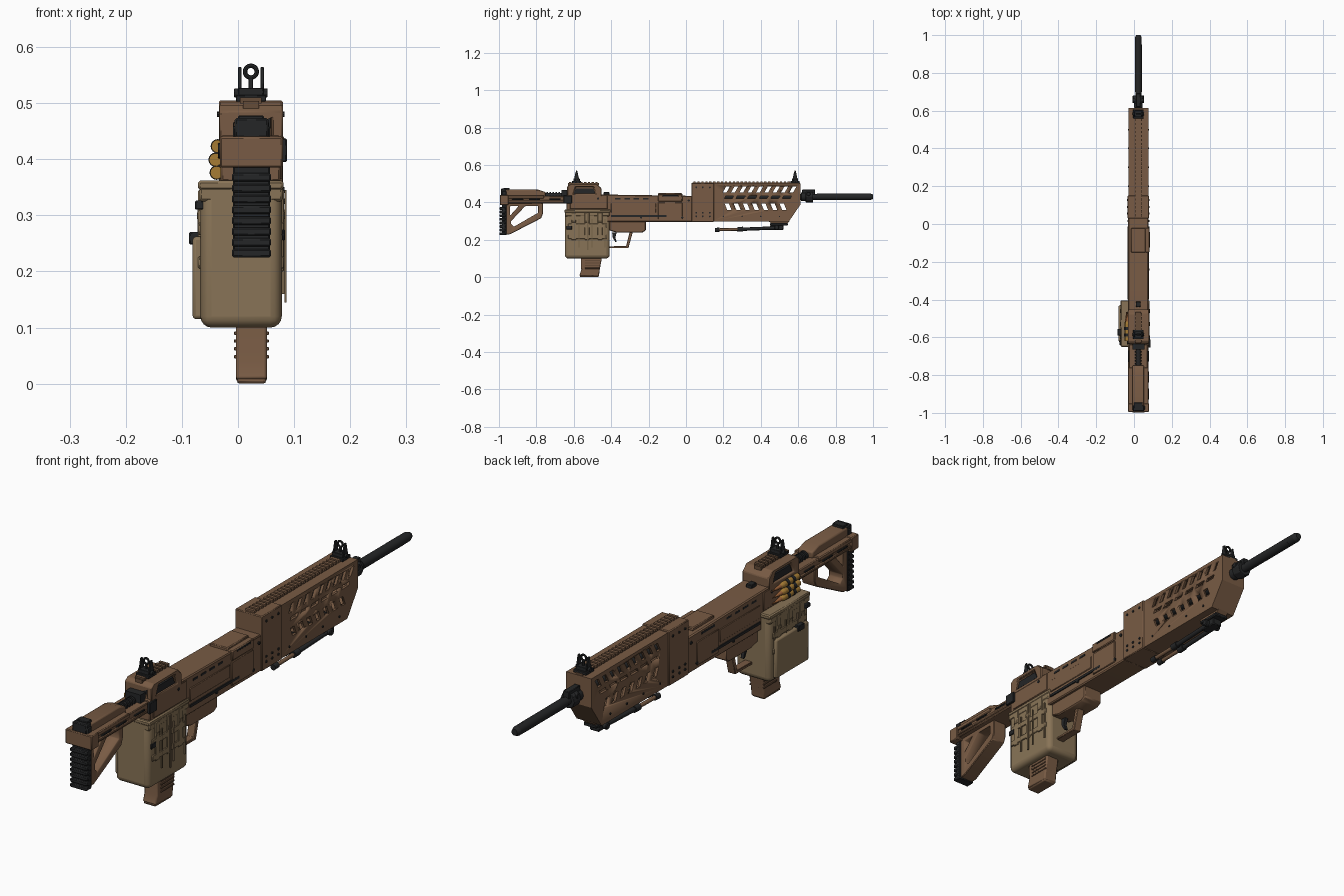
import bpy, bmesh, math
from mathutils import Vector, Matrix

CX = 0.023  # centre line of the long body


def material(name, rgb):
    m = bpy.data.materials.new(name)
    m.diffuse_color = (*rgb, 1)
    return m


BROWN = material("brown", (0.19, 0.105, 0.058))
DARKB = material("dark_brown", (0.13, 0.072, 0.04))
TAN = material("tan", (0.25, 0.175, 0.095))
TAN2 = material("dark_tan", (0.18, 0.125, 0.068))
BLACK = material("black", (0.018, 0.019, 0.02))
BRASS = material("brass", (0.38, 0.2, 0.035))
COPPER = material("copper", (0.32, 0.12, 0.04))


# Geometry helpers: each adds a solid to a bmesh
def box(bm, x0, x1, y0, y1, z0, z1):
    m = Matrix.Translation(((x0 + x1) / 2, (y0 + y1) / 2, (z0 + z1) / 2)) @ Matrix.Diagonal((x1 - x0, y1 - y0, z1 - z0, 1))
    bmesh.ops.create_cube(bm, size=1, matrix=m)


def prism(bm, pts, x0, x1):
    f = bm.faces.new([bm.verts.new((x0, y, z)) for y, z in pts])
    g = bmesh.ops.extrude_face_region(bm, geom=[f])["geom"]
    bmesh.ops.translate(bm, vec=(x1 - x0, 0, 0), verts=[v for v in g if isinstance(v, bmesh.types.BMVert)])


def cyl(bm, a, b, r, r2=None, n=16):
    a, b = Vector(a), Vector(b)
    rot = (b - a).to_track_quat('Z', 'Y').to_matrix().to_4x4()
    bmesh.ops.create_cone(bm, cap_ends=True, segments=n, radius1=r, radius2=r if r2 is None else r2,
                          depth=(b - a).length, matrix=Matrix.Translation((a + b) / 2) @ rot)


def part(name, mat, solids, bevel=0.0, segs=1):
    bm = bmesh.new()
    for fn, *args in solids:
        fn(bm, *args)
    bmesh.ops.recalc_face_normals(bm, faces=bm.faces)
    me = bpy.data.meshes.new(name)
    bm.to_mesh(me)
    bm.free()
    me.materials.append(mat)
    ob = bpy.data.objects.new(name, me)
    bpy.context.collection.objects.link(ob)
    if bevel:
        b = ob.modifiers.new("bevel", 'BEVEL')
        b.width, b.segments, b.limit_method = bevel, segs, 'ANGLE'
    bpy.context.view_layer.objects.active = ob
    for o in bpy.context.selected_objects:
        o.select_set(False)
    ob.select_set(True)
    bpy.ops.object.shade_smooth_by_angle(angle=math.radians(32))
    return ob


def cut(ob, solids):
    c = part("cutter", DARKB, solids)
    b = ob.modifiers.new("cut", 'BOOLEAN')
    b.operation, b.solver, b.object = 'DIFFERENCE', 'EXACT', c
    bpy.context.view_layer.objects.active = ob
    bpy.ops.object.modifier_apply(modifier="cut")
    bpy.data.objects.remove(c)


def slot(y, z, w, h, lean):
    return [(y - w / 2 - lean, z - h / 2), (y + w / 2 - lean, z - h / 2), (y + w / 2 + lean, z + h / 2), (y - w / 2 + lean, z + h / 2)]


def both(x, *rest):  # thin plates standing on both body sides
    return [(box, CX - x, CX - x + 0.006, *rest), (box, CX + x - 0.006, CX + x, *rest)]


# Handguard: hollow shell with leaning slots
guard = part("handguard", BROWN, [(prism, [(0.14, 0.298), (0.55, 0.298), (0.613, 0.39), (0.613, 0.50), (0.14, 0.50)], -0.03, 0.076)])
cut(guard, [(prism, [(0.15, 0.31), (0.54, 0.31), (0.60, 0.395), (0.60, 0.488), (0.15, 0.488)], -0.02, 0.066)])
slots = [(prism, slot(0.215 + i * 0.0445, 0.468, 0.02, 0.032, 0.009), -0.1, 0.15) for i in range(9)]
slots += [(prism, slot(0.225 + i * 0.049, 0.376, 0.023, 0.034, -0.007), -0.1, 0.15) for i in range(7)]
slots += [(prism, slot(0.23 + i * 0.062, 0.428, 0.042, 0.014, 0.004), -0.1, 0.15) for i in range(6)]
cut(guard, slots)
part("handguard_collar", BROWN, [(box, -0.034, 0.08, 0.03, 0.15, 0.296, 0.505)], 0.003)
part("handguard_rivets", BLACK, [(cyl, (-0.037, y, z), (0.083, y, z), 0.005, None, 8)
     for y in (0.055, 0.09, 0.128) for z in (0.325, 0.345, 0.48)] +
     [(cyl, (-0.033, y, 0.325), (0.079, y, 0.325), 0.004, None, 8) for y in (0.2, 0.3, 0.4, 0.5)])
part("top_rail", BROWN, [(box, CX - 0.014, CX + 0.014, 0.035, 0.61, 0.495, 0.506)] +
     [(box, CX - 0.019, CX + 0.019, 0.04 + i * 0.021, 0.052 + i * 0.021, 0.503, 0.513) for i in range(27)])

# Barrel, gas block and muzzle
part("barrel", BLACK, [(cyl, (CX, 0.05, 0.43), (CX, 0.97, 0.43), 0.016, None, 24), (cyl, (CX, 0.95, 0.43), (CX, 0.985, 0.43), 0.018, None, 24),
     (cyl, (CX, 0.985, 0.43), (CX, 1.0, 0.43), 0.018, 0.012, 24), (cyl, (CX, 0.70, 0.43), (CX, 0.95, 0.43), 0.0185, None, 12)])
part("gas_block", BLACK, [(cyl, (CX, 0.615, 0.43), (CX, 0.64, 0.43), 0.023), (cyl, (CX, 0.64, 0.43), (CX, 0.68, 0.43), 0.031, None, 8),
     (box, CX - 0.012, CX + 0.012, 0.62, 0.69, 0.44, 0.468), (cyl, (CX - 0.03, 0.655, 0.445), (CX + 0.03, 0.655, 0.445), 0.011)], 0.002)

# Receiver
part("receiver", BROWN, [(prism, [(-0.64, 0.36), (-0.42, 0.296), (0.035, 0.296), (0.035, 0.435), (-0.44, 0.442), (-0.64, 0.442)], -0.031, 0.076)], 0.004)
part("receiver_side_panels", BROWN, both(0.057, -0.15, -0.02, 0.31, 0.40) + both(0.056, -0.62, -0.42, 0.365, 0.435)
     + both(0.056, -0.40, -0.16, 0.345, 0.395), 0.002)
part("receiver_slots", BLACK, both(0.0575, -0.40, -0.105, 0.323, 0.333) + both(0.0545, -0.13, -0.05, 0.417, 0.426)
     + sum([both(0.0545, y, y + 0.03, 0.416, 0.424) for y in (-0.38, -0.33, -0.28, -0.23)], []))
part("charging_latch", BROWN, [(box, -0.015, 0.06, -0.15, -0.02, 0.435, 0.449), (box, 0.058, 0.082, -0.15, -0.02, 0.405, 0.442)], 0.003)
part("latch_inset", BLACK, [(box, 0.06, 0.0835, -0.125, -0.04, 0.43, 0.439), (box, 0.01, 0.035, -0.44, -0.41, 0.44, 0.455)], 0.002)
part("receiver_pins", BLACK, [(cyl, (-0.035, y, z), (0.081, y, z), 0.006, None, 10)
     for y, z in ((-0.02, 0.32), (-0.24, 0.32), (0.015, 0.41), (-0.47, 0.42))])

# Feed cover with dark windows
cover = part("feed_cover", BROWN, [(prism, [(-0.635, 0.43), (-0.635, 0.485), (-0.62, 0.497), (-0.475, 0.497), (-0.452, 0.475), (-0.452, 0.43)], -0.033, 0.08)], 0.003)
cut(cover, [(prism, [(-0.605, 0.445), (-0.59, 0.484), (-0.495, 0.484), (-0.48, 0.445)], -0.2, -0.02),
            (prism, [(-0.605, 0.445), (-0.59, 0.484), (-0.495, 0.484), (-0.48, 0.445)], 0.067, 0.2),
            (box, -0.014, 0.06, -0.7, -0.62, 0.425, 0.48)])
part("cover_window_inset", BLACK, [(prism, [(-0.6, 0.448), (-0.588, 0.475), (-0.497, 0.475), (-0.485, 0.448)], -0.027, 0.074),
     (box, -0.012, 0.058, -0.632, -0.6, 0.455, 0.475)])
part("cover_rail", DARKB, [(box, CX - 0.014, CX + 0.014, -0.63, -0.465, 0.49, 0.504)] +
     [(box, CX - 0.019, CX + 0.019, -0.625 + i * 0.02, -0.613 + i * 0.02, 0.499, 0.51) for i in range(8)])
part("cover_hinge", BLACK, [(cyl, (-0.036, -0.625, 0.415), (0.086, -0.625, 0.415), 0.014, None, 12),
     (box, 0.076, 0.087, -0.655, -0.61, 0.395, 0.437)], 0.002)

# Flip-up sights, front and rear
for name, y, dz in (("rear_sight", -0.585, 0.0), ("front_sight", 0.583, 0.0)):
    part(name, BLACK, [(box, CX - 0.027, CX + 0.027, y - 0.024, y + 0.024, 0.503, 0.514),
         (box, CX - 0.022, CX + 0.022, y - 0.017, y + 0.017, 0.512, 0.527),
         (cyl, (CX - 0.03, y, 0.518), (CX + 0.03, y, 0.518), 0.008, None, 10)] +
         [(prism, [(y - 0.014, 0.52), (y + 0.014, 0.52), (y + 0.005, 0.564), (y - 0.005, 0.564)], CX + s - 0.003, CX + s + 0.003) for s in (-0.02, 0.02)]
         + [(box, CX - 0.004, CX + 0.004, y - 0.004, y + 0.004, 0.52, 0.546)], 0.001)
    bpy.ops.mesh.primitive_torus_add(major_radius=0.0105, minor_radius=0.004, major_segments=20, minor_segments=8,
                                     location=(CX, y, 0.556), rotation=(math.pi / 2, 0, 0))
    bpy.context.object.name = name + "_ring"
    bpy.context.object.data.materials.append(BLACK)

# Stock: beam, cheek rest, frame and butt pad
part("stock_beam", BROWN, [(box, -0.026, 0.072, -0.97, -0.63, 0.393, 0.433), (box, -0.032, 0.08, -0.995, -0.95, 0.385, 0.44),
     (box, -0.031, 0.077, -0.97, -0.64, 0.40, 0.412), (box, -0.031, 0.077, -0.97, -0.76, 0.421, 0.438)], 0.003)
part("cheek_rest", BROWN, [(prism, [(-0.965, 0.43), (-0.965, 0.468), (-0.79, 0.468), (-0.75, 0.455), (-0.75, 0.43)], -0.008, 0.054)], 0.005, 2)
part("stock_insets", BLACK, sum([both(0.0555, y, y + 0.06, 0.413, 0.42) for y in (-0.93, -0.84, -0.73)], [])
     + [(box, 0.0, 0.046, -0.975, -0.945, 0.44, 0.478)], 0.002)
part("buffer_tube", BLACK, [(cyl, (CX, -0.75, 0.438), (CX, -0.63, 0.438), 0.012)] +
     [(cyl, (CX, -0.745 + i * 0.016, 0.438), (CX, -0.737 + i * 0.016, 0.438), 0.018) for i in range(5)] +
     [(box, CX - 0.032, CX + 0.032, -0.665, -0.635, 0.425, 0.465)])
frame = part("stock_frame", BROWN, [(prism, [(-0.965, 0.40), (-0.965, 0.228), (-0.94, 0.23), (-0.775, 0.315), (-0.765, 0.34), (-0.765, 0.40)], -0.006, 0.052)], 0.004)
cut(frame, [(prism, [(-0.935, 0.285), (-0.935, 0.30), (-0.86, 0.38), (-0.79, 0.38), (-0.79, 0.345), (-0.92, 0.27)], -0.1, 0.15),
            (prism, [(-0.94, 0.33), (-0.94, 0.38), (-0.895, 0.38)], -0.1, 0.15)])
part("butt_pad", BLACK, [(box, -0.009, 0.057, -0.985, -0.96, 0.225, 0.46)] +
     [(box, -0.011, 0.059, -0.997, -0.965, 0.225 + i * 0.0193, 0.240 + i * 0.0193) for i in range(8)]
     + [(box, -0.006, 0.054, -0.99, -0.96, 0.438, 0.473)], 0.003)

# Soft ammunition bag with lid, straps and side pouch
part("ammo_bag", TAN, [(box, -0.067, 0.078, -0.648, -0.408, 0.10, 0.352)], 0.02, 4)
part("bag_lid", TAN, [(box, -0.071, 0.081, -0.65, -0.404, 0.345, 0.362), (box, -0.069, 0.080, -0.648, -0.408, 0.325, 0.35)], 0.004)
bands, seams, tabs = [], [], []
for x0, x1 in ((-0.071, -0.06), (0.07, 0.082)):
    bands += [(box, x0, x1, -0.63, -0.425, z, z + 0.022) for z in (0.205, 0.265)]
    bands += [(box, x0, x1, y - 0.013, y + 0.013, 0.20, 0.345) for y in (-0.6, -0.53, -0.46)]
    seams += [(box, x0 - 0.001, x1 + 0.001, y, y + 0.005, 0.16, 0.31) for y in (-0.575, -0.505, -0.435)]
    tabs += [(box, x0 - 0.002, x1 + 0.002, y - 0.011, y + 0.011, 0.293, 0.306) for y in (-0.6, -0.53, -0.46)]
part("bag_straps", TAN, bands, 0.002)
part("bag_seams", TAN2, seams)
part("bag_buckles", TAN2, tabs, 0.001)
part("side_pouch", TAN, [(box, -0.081, -0.06, -0.625, -0.43, 0.115, 0.262)], 0.006, 2)
part("pouch_clip", BLACK, [(box, -0.087, -0.065, -0.59, -0.555, 0.248, 0.27), (box, -0.077, -0.06, -0.64, -0.615, 0.31, 0.326),
     (box, 0.078, 0.084, -0.64, -0.61, 0.255, 0.275)], 0.002)
part("bag_cord", TAN2, [(box, 0.083, 0.086, -0.53, -0.522, 0.145, 0.345)])

# Belt of cartridges on the left side
cases, tips, links = [], [], []
for i, (x, z) in enumerate(((-0.038, 0.376), (-0.04, 0.399), (-0.036, 0.423))):
    cases += [(cyl, (x, -0.62, z), (x, -0.53, z), 0.0115), (cyl, (x, -0.53, z), (x, -0.515, z), 0.0115, 0.008)]
    tips.append((cyl, (x, -0.515, z), (x, -0.465, z), 0.008, 0.001))
    links += [(cyl, (x, y, z), (x, y + 0.014, z), 0.0128) for y in (-0.595, -0.56)]
part("cartridges", BRASS, cases)
part("cartridge_tips", COPPER, tips)
part("belt_links", BLACK, links)

# Pistol grip with ribs
part("pistol_grip", BROWN, [(prism, [(-0.57, 0.008), (-0.465, 0.004), (-0.463, 0.03), (-0.452, 0.09), (-0.44, 0.20), (-0.54, 0.20), (-0.562, 0.09), (-0.56, 0.04)], -0.004, 0.052),
     (box, -0.002, 0.05, -0.568, -0.468, 0.0, 0.01)], 0.008, 2)
part("grip_ribs", DARKB, [(box, -0.007, 0.055, -0.54, -0.46, 0.045 + i * 0.014, 0.051 + i * 0.014) for i in range(4)], 0.001)

# Trigger housing, guard and trigger
part("trigger_housing", BROWN, [(prism, [(-0.41, 0.30), (-0.41, 0.25), (-0.37, 0.238), (-0.235, 0.238), (-0.215, 0.25), (-0.215, 0.30)], -0.018, 0.064)], 0.004)
part("trigger_guard", BROWN, [(prism, [(-0.285, 0.24), (-0.308, 0.155), (-0.41, 0.155), (-0.41, 0.165), (-0.32, 0.167), (-0.302, 0.24)], 0.007, 0.039)], 0.002)
part("trigger", BLACK, [(prism, [(-0.395, 0.24), (-0.37, 0.24), (-0.378, 0.212), (-0.37, 0.188), (-0.378, 0.188), (-0.392, 0.212)], 0.016, 0.03)], 0.001)

# Folded bipod under the handguard
part("bipod_mount", BLACK, [(box, -0.005, 0.051, 0.45, 0.545, 0.276, 0.290), (box, 0.003, 0.043, 0.45, 0.52, 0.252, 0.28),
     (cyl, (-0.012, 0.485, 0.266), (0.058, 0.485, 0.266), 0.013)], 0.003)
part("bipod_bracket", BROWN, [(prism, [(0.44, 0.30), (0.46, 0.285), (0.54, 0.285), (0.555, 0.30)], 0.0, 0.046)])
legs = (CX - 0.016, CX + 0.016)
part("bipod_legs", BLACK, [(cyl, (x, 0.29, 0.256), (x, 0.49, 0.264), 0.009, None, 12) for x in legs]
     + [(cyl, (x, 0.275, 0.256), (x, 0.305, 0.257), 0.013, None, 12) for x in legs]
     + [(cyl, (x, 0.155, 0.253), (x, 0.18, 0.254), 0.011, None, 12) for x in legs])
part("bipod_leg_extensions", BROWN, [(cyl, (x, 0.165, 0.254), (x, 0.29, 0.256), 0.0075, None, 12) for x in legs])
